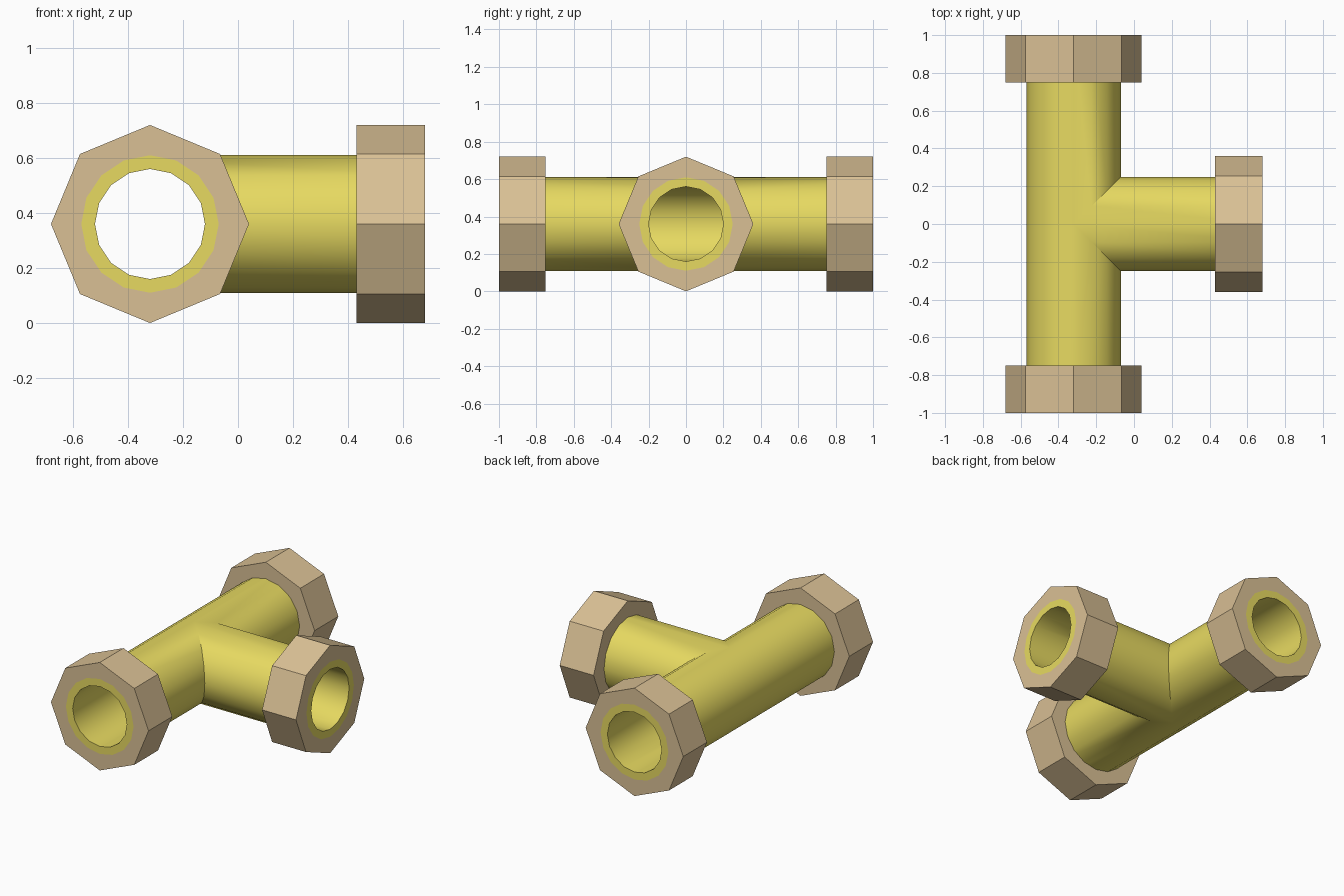
import bpy, bmesh
from math import sin, cos, pi, radians
from mathutils import Vector

if "Cube" in bpy.data.objects:
    bpy.data.objects.remove(bpy.data.objects["Cube"])

CENTRE = Vector((-0.32, 0, 0.36))
X, Y, Z = Vector((1, 0, 0)), Vector((0, 1, 0)), Vector((0, 0, 1))
N = 16
OUTER, INNER, NUT_R, NUT_DEPTH = 0.25, 0.20, 0.36, 0.25


def material(name, rgb):
    m = bpy.data.materials.new(name)
    m.diffuse_color = (*rgb, 1)
    m.use_nodes = True
    m.node_tree.nodes["Principled BSDF"].inputs["Base Color"].default_value = m.diffuse_color
    return m


def finish(bm, name, mat):
    bmesh.ops.remove_doubles(bm, verts=bm.verts, dist=1e-4)
    bmesh.ops.recalc_face_normals(bm, faces=bm.faces)
    me = bpy.data.meshes.new(name)
    bm.to_mesh(me)
    bm.free()
    me.materials.append(mat)
    ob = bpy.data.objects.new(name, me)
    bpy.context.collection.objects.link(ob)
    return ob


def circle(r):
    return [(r * cos(2 * pi * i / N), r * sin(2 * pi * i / N)) for i in range(N)]


def bridge(bm, a, b):
    for i in range(N):
        j = (i + 1) % N
        bm.faces.new((a[i], a[j], b[j], b[i]))


# Three arms: direction, side axis, mitre distance from the centre
arms = {
    "front": (-Y, X, lambda c: max(0, c)),
    "back": (Y, X, lambda c: max(0, c)),
    "side": (X, Y, abs),
}
yellow = material("yellow_pipe", (0.80, 0.70, 0.12))
tan = material("tan_nut", (0.70, 0.53, 0.30))

# Hollow tee pipe, arms meeting on mitred seams
bm = bmesh.new()
for d, s, start in arms.values():
    ends = []
    for r in (OUTER, INNER):
        pts = circle(r)
        near = [bm.verts.new(CENTRE + d * start(c) + s * c + Z * h) for c, h in pts]
        far = [bm.verts.new(CENTRE + d + s * c + Z * h) for c, h in pts]
        bridge(bm, near, far)
        ends.append(far)
    bridge(bm, *ends)
pipe = finish(bm, "tee_pipe", yellow)
bpy.context.view_layer.objects.active = pipe
pipe.select_set(True)
bpy.ops.object.shade_smooth_by_angle(angle=radians(30))
pipe.select_set(False)

# Octagonal nut collars; odd outer points sit midway along the flats
octagon = [(c * k, h * k) for i, (c, h) in enumerate(circle(NUT_R))
           for k in [cos(pi / 8) if i % 2 else 1]]
for name, (d, s, _) in arms.items():
    bm = bmesh.new()
    rings = [[bm.verts.new(CENTRE + d * t + s * c + Z * h) for c, h in pts]
             for pts, t in ((octagon, 1), (octagon, 1 - NUT_DEPTH),
                            (circle(OUTER), 1 - NUT_DEPTH), (circle(OUTER), 1))]
    for k in range(4):
        bridge(bm, rings[k], rings[(k + 1) % 4])
    finish(bm, name + "_nut", tan)
